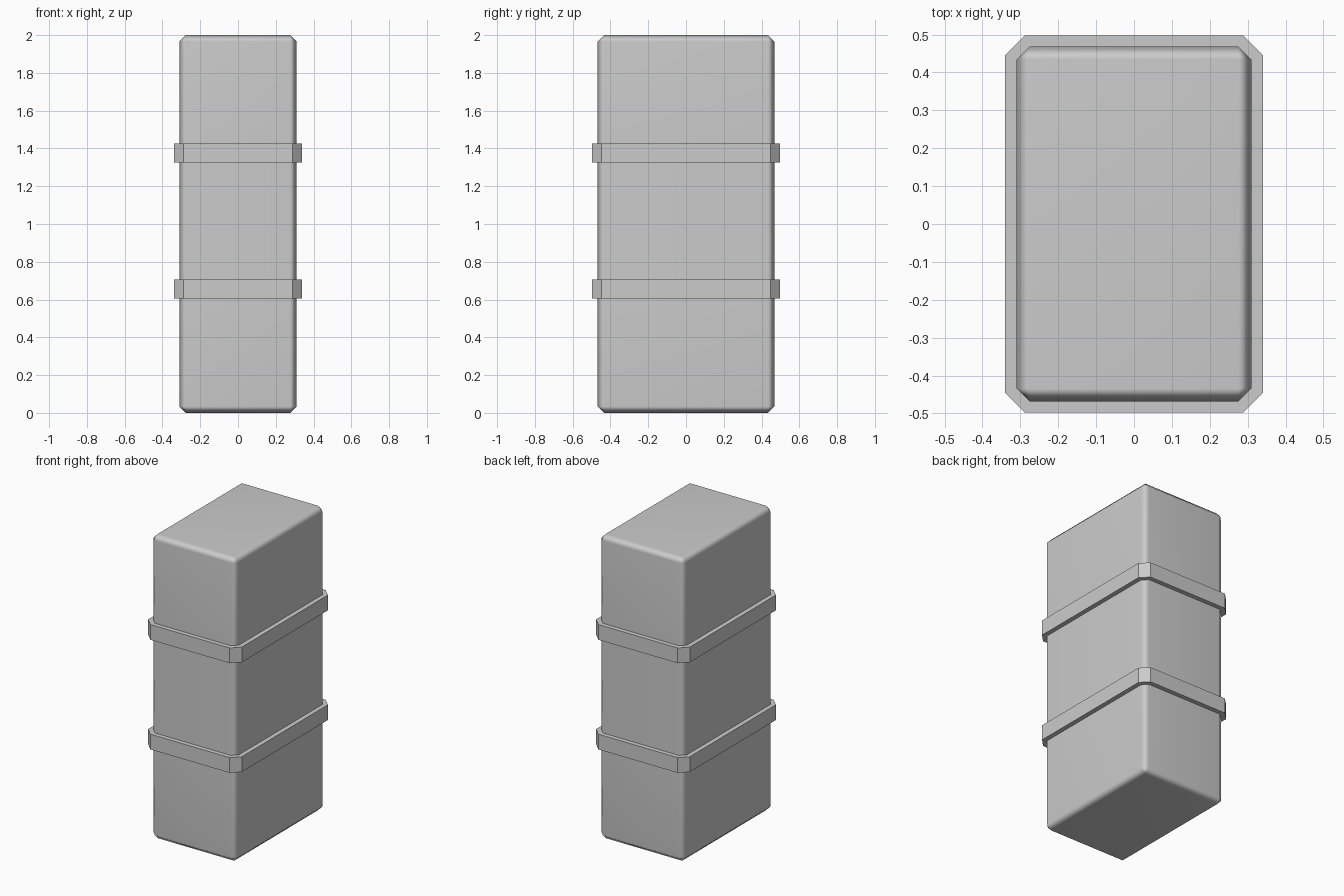
import bpy, bmesh, math

if "Cube" in bpy.data.objects:
    bpy.data.objects.remove(bpy.data.objects["Cube"])

HX, HY, H, C = 0.31, 0.468, 2.0, 0.034   # half width, half depth, height, chamfer
STRAP = 0.03                              # how far the straps stand out


def section(z, grow=0.0):
    """Chamfered rectangle, offset outwards evenly by grow."""
    x, y = HX + grow, HY + grow
    c = C + grow * (2 - math.sqrt(2))
    quarter = [(x, y - c), (x - c, y)]
    pts = (quarter
           + [(-px, py) for px, py in reversed(quarter)]
           + [(-px, -py) for px, py in quarter]
           + [(px, -py) for px, py in reversed(quarter)])
    return [(px, py, z) for px, py in pts]


def cap(z):
    """End rectangle inside the chamfer (doubled corners, merged later)."""
    return [(math.copysign(HX - C, px), math.copysign(HY - C, py), z)
            for px, py, _ in section(z)]


# stacked outlines: bottom chamfer, two raised straps, top chamfer
rings = [cap(0), section(C)]
strap_rows = []
for z0, z1 in ((0.605, 0.705), (1.325, 1.425)):
    strap_rows += [len(rings) + i for i in range(3)]
    rings += [section(z0), section(z0, STRAP), section(z1, STRAP), section(z1)]
rings += [section(H - C), cap(H)]

# case body with its straps, skinned between the outlines
bm = bmesh.new()
loops = [[bm.verts.new(p) for p in r] for r in rings]
for row, (a, b) in enumerate(zip(loops, loops[1:])):
    for i in range(8):
        j = (i + 1) % 8
        f = bm.faces.new((a[i], a[j], b[j], b[i]))
        f.smooth = row not in strap_rows
bm.faces.new(loops[0][::-1]).smooth = True
bm.faces.new(loops[-1]).smooth = True
bmesh.ops.remove_doubles(bm, verts=bm.verts[:], dist=0.0001)
bmesh.ops.recalc_face_normals(bm, faces=bm.faces[:])
for e in bm.edges:
    e.smooth = e.calc_face_angle(0) < math.radians(60)

mesh = bpy.data.meshes.new("strapped_case")
bm.to_mesh(mesh)
bm.free()
case = bpy.data.objects.new("strapped_case", mesh)
bpy.context.collection.objects.link(case)

# keep the large panels flat while the chamfers shade softly
weighted = case.modifiers.new("flat_panels", 'WEIGHTED_NORMAL')
weighted.keep_sharp = True
